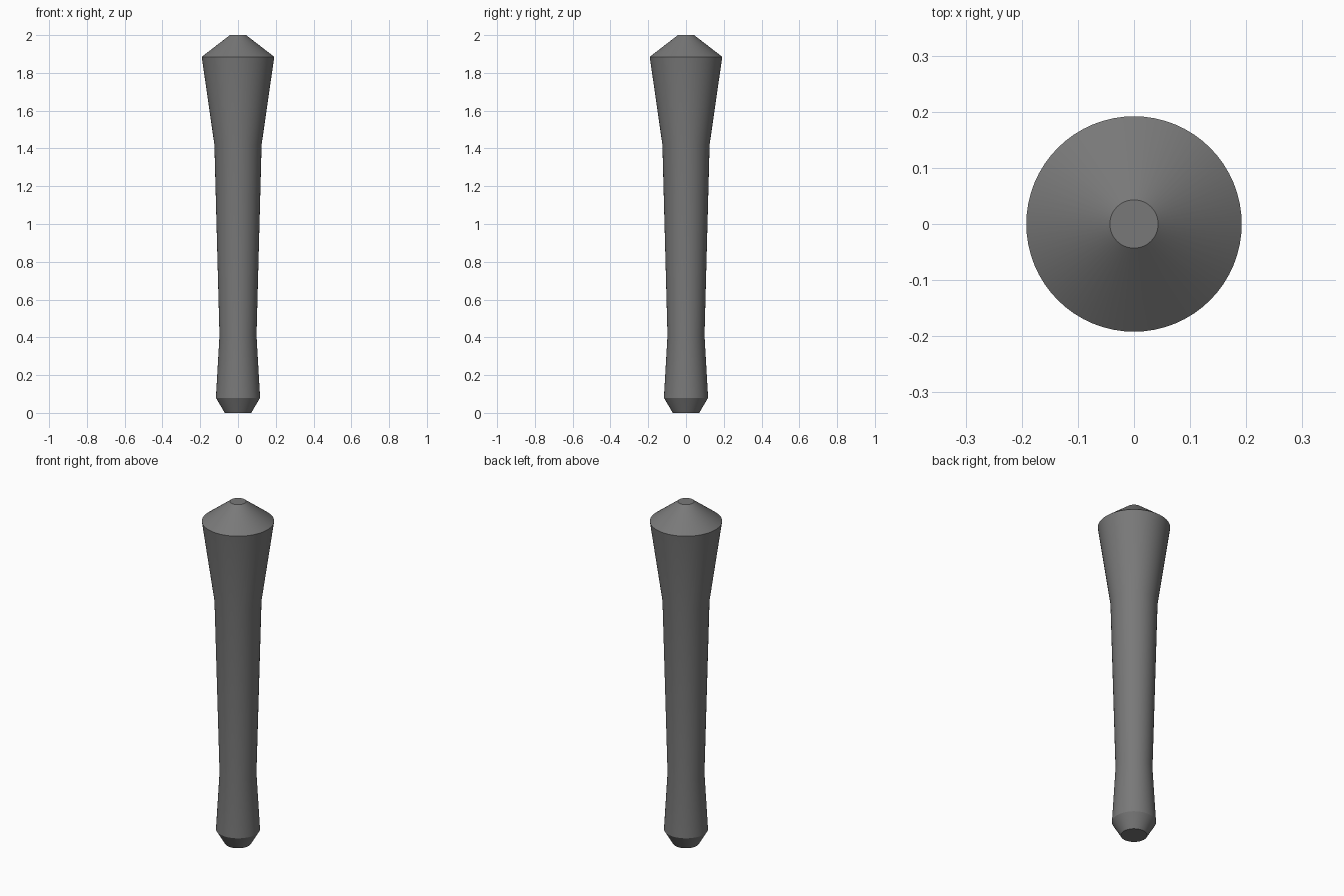
import bpy, bmesh, math

cube = bpy.data.objects.get("Cube")
if cube:
    bpy.data.objects.remove(cube, do_unlink=True)

# Single flat grey
grey = bpy.data.materials.new("dark_grey")
grey.use_nodes = True
colour = (0.19, 0.19, 0.19, 1)
grey.diffuse_color = colour
grey.node_tree.nodes["Principled BSDF"].inputs["Base Color"].default_value = colour

# Radius and height: foot, grip flare, waist, shoulder, head rim, tip
PROFILE = [(0.07, 0), (0.117, 0.08), (0.098, 0.41),
           (0.125, 1.42), (0.192, 1.885), (0.043, 2)]
SIDES = 64


def turned_part(name, profile, material):
    """Closed solid made of stacked rings with flat end caps."""
    bm = bmesh.new()
    rings = []
    for radius, z in profile:
        angles = [math.tau * i / SIDES for i in range(SIDES)]
        rings.append([bm.verts.new((radius * math.cos(a), radius * math.sin(a), z))
                      for a in angles])
    for low, high in zip(rings, rings[1:]):
        for i in range(SIDES):
            j = (i + 1) % SIDES
            bm.faces.new((low[i], low[j], high[j], high[i]))
    bm.faces.new(rings[0][::-1])
    bm.faces.new(rings[-1])
    mesh = bpy.data.meshes.new(name)
    bm.to_mesh(mesh)
    bm.free()
    mesh.materials.append(material)
    obj = bpy.data.objects.new(name, mesh)
    bpy.context.collection.objects.link(obj)
    return obj


# Tapered shaft with its flared head and foot
shaft = turned_part("tapered_shaft", PROFILE, grey)
bpy.ops.object.select_all(action="DESELECT")
shaft.select_set(True)
bpy.context.view_layer.objects.active = shaft
bpy.ops.object.shade_smooth_by_angle(angle=math.radians(25))
